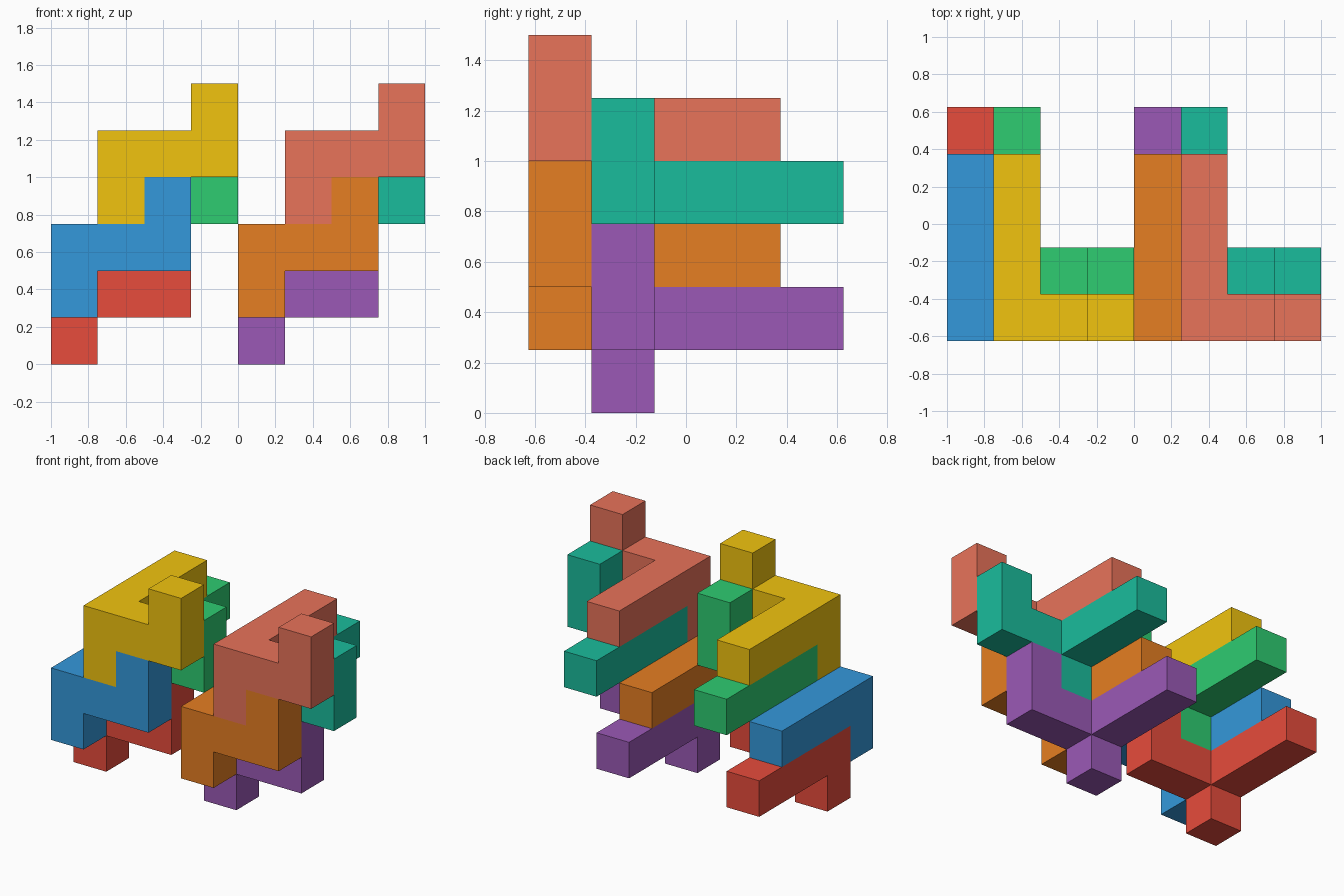
import bpy, bmesh, math
from mathutils import Vector

if "Cube" in bpy.data.objects:
    bpy.data.objects.remove(bpy.data.objects["Cube"])

U = 0.25  # edge of one cube cell

# One interlocking piece: long arm, foot, side arm and raised tip (cell coordinates)
CELLS = [(0, y, 0) for y in range(4)] + [(0, 0, -1), (1, 0, 0), (2, 0, 0), (2, 0, 1)]


def linear(c):
    return c / 12.92 if c <= 0.04045 else ((c + 0.055) / 1.055) ** 2.4


def make_piece(name, offset, hex_color):
    bm = bmesh.new()
    filled = set(CELLS)
    for cell in CELLS:
        for axis in range(3):
            for s in (-1, 1):
                n = [0, 0, 0]
                n[axis] = s
                # skip walls shared by two cells
                if tuple(a + b for a, b in zip(cell, n)) in filled:
                    continue
                centre = Vector(cell) + Vector((0.5, 0.5, 0.5)) + Vector(n) * 0.5
                u, v = Vector((0, 0, 0)), Vector((0, 0, 0))
                u[(axis + 1) % 3] = 0.5
                v[(axis + 2) % 3] = 0.5 * s
                bm.faces.new([bm.verts.new((centre + a * u + b * v) * U)
                              for a, b in ((-1, -1), (1, -1), (1, 1), (-1, 1))])
    bmesh.ops.remove_doubles(bm, verts=bm.verts, dist=0.001)
    # merge coplanar squares into clean flat faces
    bmesh.ops.dissolve_limit(bm, angle_limit=math.radians(1),
                             verts=bm.verts, edges=bm.edges)
    bmesh.ops.recalc_face_normals(bm, faces=bm.faces)
    mesh = bpy.data.meshes.new(name)
    bm.to_mesh(mesh)
    bm.free()
    ob = bpy.data.objects.new(name, mesh)
    i, j, k = offset
    ob.location = ((i - 4) * U, j * U - 0.625, k * U)
    bpy.context.collection.objects.link(ob)
    mat = bpy.data.materials.new(name + "_color")
    rgb = [linear(int(hex_color[p:p + 2], 16) / 255) for p in (0, 2, 4)]
    mat.diffuse_color = (*rgb, 1)
    mat.use_nodes = True
    mat.node_tree.nodes["Principled BSDF"].inputs["Base Color"].default_value = mat.diffuse_color
    mesh.materials.append(mat)


# Four stacked pieces per column: lower back, lower front, upper back, upper front
SLOTS = [("lower_back", (0, 1, 1)), ("lower_front", (0, 0, 2)),
         ("upper_back", (1, 1, 3)), ("upper_front", (1, 0, 4))]
COLUMNS = [("left", 0, ("E74C3C", "3498DB", "2ECC71", "F1C40F")),
           ("right", 4, ("9B59B6", "E67E22", "1ABC9C", "E8735A"))]

for side, shift, colors in COLUMNS:
    for (slot, (i, j, k)), color in zip(SLOTS, colors):
        make_piece(f"{side}_{slot}_piece", (i + shift, j, k), color)
